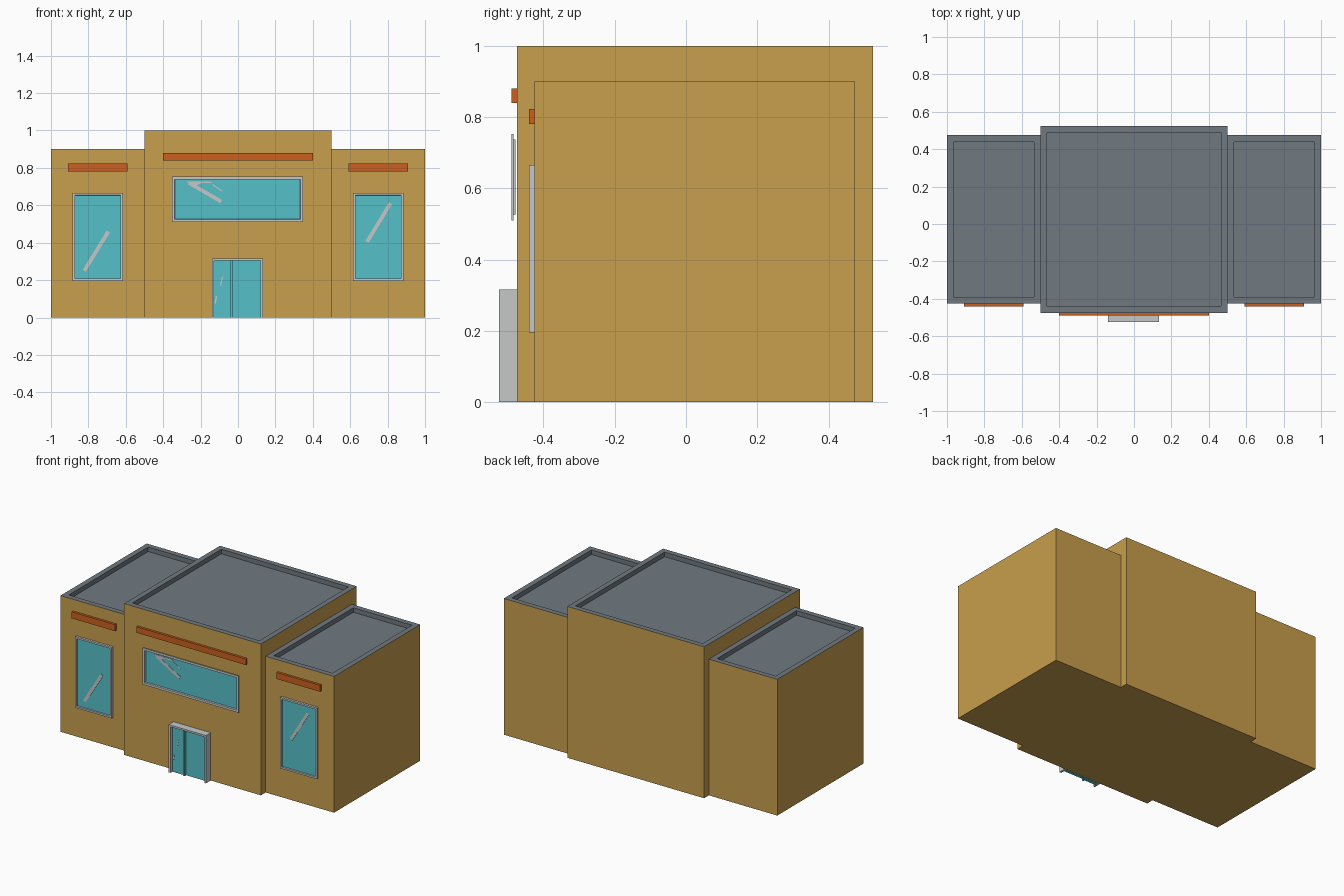
import bpy, bmesh, math
from mathutils import Vector

if "Cube" in bpy.data.objects:
    bpy.data.objects.remove(bpy.data.objects["Cube"])


def material(name, rgb):
    m = bpy.data.materials.new(name)
    m.diffuse_color = (*rgb, 1)
    m.use_nodes = True
    m.node_tree.nodes["Principled BSDF"].inputs["Base Color"].default_value = m.diffuse_color
    return m


WALL = material("ochre wall", (0.578, 0.347, 0.074))
ROOF = material("slate roof", (0.162, 0.191, 0.216))
TRIM = material("orange trim", (0.60, 0.117, 0.014))
GLASS = material("teal glass", (0.093, 0.527, 0.584))
FRAME = material("silver frame", (0.565, 0.578, 0.584))


def finish(name, bm, mats):
    me = bpy.data.meshes.new(name)
    bm.to_mesh(me)
    bm.free()
    for m in mats:
        me.materials.append(m)
    ob = bpy.data.objects.new(name, me)
    bpy.context.collection.objects.link(ob)
    return ob


def prism_bm(pts, y0, y1):
    """Front-view (x, z) outline extruded from y0 back to y1."""
    bm = bmesh.new()
    face = bm.faces.new([bm.verts.new((x, y0, z)) for x, z in pts])
    ext = bmesh.ops.extrude_face_region(bm, geom=[face])["geom"]
    verts = [g for g in ext if isinstance(g, bmesh.types.BMVert)]
    bmesh.ops.translate(bm, verts=verts, vec=(0, y1 - y0, 0))
    bmesh.ops.recalc_face_normals(bm, faces=bm.faces[:])
    return bm


def rect(x0, x1, z0, z1):
    return [(x0, z0), (x1, z0), (x1, z1), (x0, z1)]


def prism(name, pts, y0, y1, mat):
    return finish(name, prism_bm(pts, y0, y1), [mat])


def facing(bm, axis):
    bm.normal_update()
    return max(bm.faces, key=lambda f: f.normal.dot(Vector(axis)))


def block(name, x0, x1, y0, y1, h):
    """Wall block whose grey top is sunk behind a parapet rim."""
    bm = prism_bm(rect(x0, x1, 0, h), y0, y1)
    top = facing(bm, (0, 0, 1))
    rim = bmesh.ops.inset_region(bm, faces=[top], thickness=0.05)["faces"]
    walls = bmesh.ops.extrude_face_region(bm, geom=[top])["geom"]
    floor = [g for g in walls if isinstance(g, bmesh.types.BMFace)][0]
    bmesh.ops.translate(bm, verts=floor.verts[:], vec=(0, 0, -0.03))
    if top.is_valid:
        bmesh.ops.delete(bm, geom=[top], context='FACES_ONLY')
    bmesh.ops.recalc_face_normals(bm, faces=bm.faces[:])
    for f in bm.faces:      # rim, parapet inside and roof floor are grey
        f.material_index = int(min(v.co.z for v in f.verts) > h / 2)
    return finish(name, bm, [WALL, ROOF])


def window(name, x0, x1, z0, z1, y0, y1, border, y_glass):
    """Frame with a glass pane set back inside it."""
    bm = prism_bm(rect(x0, x1, z0, z1), y0, y1)
    bmesh.ops.delete(bm, geom=[facing(bm, (0, 1, 0))], context='FACES_ONLY')
    pane = facing(bm, (0, -1, 0))
    bmesh.ops.inset_region(bm, faces=[pane], thickness=border)
    ring = bmesh.ops.inset_region(bm, faces=[pane], thickness=0.002)
    for v in pane.verts:
        v.co.y = y_glass
    pane.material_index = 1
    return finish(name, bm, [FRAME, GLASS])


def streak(name, a, b, width, y):
    """Thin slanted glint plate lying on the glass."""
    a, b = Vector(a), Vector(b)
    d = (b - a).normalized() * width / 2
    n = Vector((-d.y, d.x))
    pts = [a + n, a - n, b - n, b + n]
    return prism(name, [tuple(p) for p in pts], y - 0.002, y, FRAME)


# Building masses
block("centre_block", -0.5, 0.5, -0.475, 0.525, 1.0)
for side, s in (("left", -1), ("right", 1)):
    xs = sorted((0.5 * s, 1.0 * s))
    block(side + "_wing", *xs, -0.425, 0.475, 0.9)
    # Wing trim and tall window
    xs = sorted((0.59 * s, 0.908 * s))
    prism(side + "_trim", rect(*xs, 0.78, 0.823), -0.44, -0.425, TRIM)
    c = 0.75 * s
    window(side + "_window", c - 0.134, c + 0.134, 0.196, 0.666,
           -0.44, -0.425, 0.016, -0.431)
streak("left_glint", (-0.822, 0.25), (-0.693, 0.46), 0.02, -0.431)
streak("right_glint", (0.69, 0.405), (0.815, 0.61), 0.02, -0.431)

# Centre trim and wide window
prism("centre_trim", rect(-0.4, 0.4, 0.84, 0.88), -0.49, -0.475, TRIM)
window("centre_window", -0.354, 0.348, 0.51, 0.753, -0.49, -0.484, 0.021, -0.479)
streak("centre_glint", (-0.262, 0.72), (-0.09, 0.62), 0.02, -0.479)
prism("centre_glint_top", [(-0.28, 0.728), (-0.235, 0.702), (-0.195, 0.718),
                           (-0.13, 0.718), (-0.15, 0.728)], -0.481, -0.479, FRAME)
streak("centre_glint_small", (-0.135, 0.71), (-0.085, 0.675), 0.006, -0.479)

# Entrance: frame open at the bottom, two sliding leaves
L, R, T, B = -0.139, 0.133, 0.316, 0.012
prism("door_frame", [(L, 0), (L, T), (R, T), (R, 0), (R - B, 0),
                     (R - B, T - B), (L + B, T - B), (L + B, 0)],
      -0.525, -0.475, FRAME)
prism("door_leaf_right", rect(-0.03, R - B, 0, T - B), -0.498, -0.476, GLASS)
prism("door_leaf_left", rect(L + B, -0.042, 0, T - B), -0.504, -0.476, GLASS)
prism("door_bar", rect(-0.042, -0.03, 0, T - B), -0.514, -0.476, GLASS)
streak("door_glint_low", (-0.122, 0.075), (-0.115, 0.115), 0.008, -0.504)
streak("door_glint_high", (-0.093, 0.17), (-0.083, 0.22), 0.006, -0.504)
